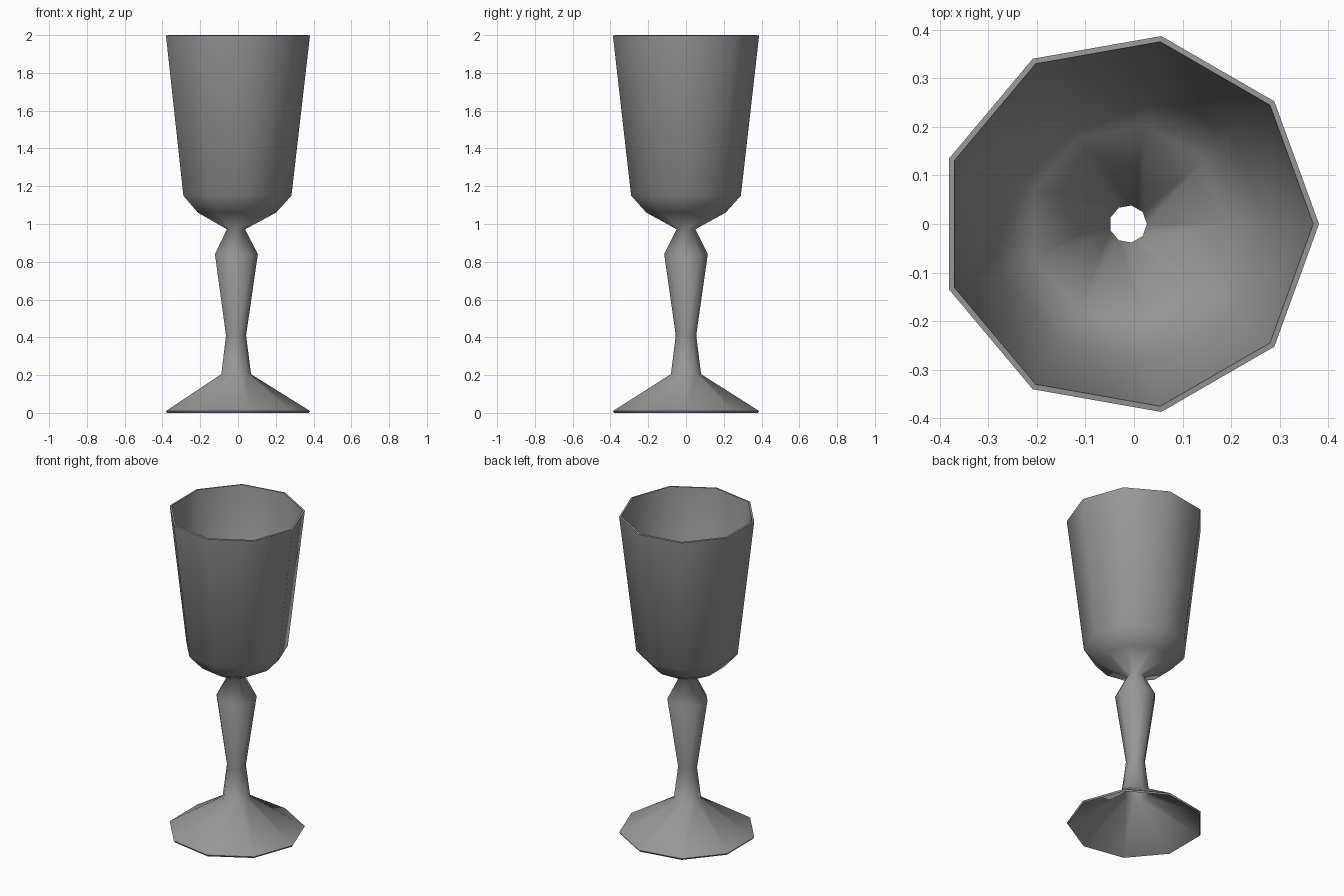
import bpy, bmesh
from math import cos, sin, tau, radians

cube = bpy.data.objects.get("Cube")
if cube:
    bpy.data.objects.remove(cube, do_unlink=True)

SIDES = 9
CENTRE_X = -0.012
WALL = 0.012

# Outer profile from foot to rim: radius, height
PROFILE = [
    (0.393, 0.010),   # foot edge
    (0.081, 0.205),   # foot top
    (0.055, 0.410),   # narrow stem
    (0.117, 0.840),   # stem knob
    (0.050, 0.972),   # neck
    (0.213, 1.060),   # bowl base
    (0.295, 1.150),   # bowl shoulder
    (0.393, 1.998),   # bowl rim
]

# Plain grey material
grey = bpy.data.materials.new("grey")
grey.use_nodes = True
colour = (0.31, 0.31, 0.31, 1)
grey.diffuse_color = colour
grey.node_tree.nodes["Principled BSDF"].inputs["Base Color"].default_value = colour

# Revolve the profile into an open shell
bm = bmesh.new()
rings = [[bm.verts.new((CENTRE_X + r * cos(tau * k / SIDES), r * sin(tau * k / SIDES), z))
          for k in range(SIDES)] for r, z in PROFILE]
for low, high in zip(rings, rings[1:]):
    for k in range(SIDES):
        n = (k + 1) % SIDES
        bm.faces.new((low[k], low[n], high[n], high[k]))
for face in bm.faces:
    face.smooth = True
mesh = bpy.data.meshes.new("goblet")
bm.to_mesh(mesh)
bm.free()
goblet = bpy.data.objects.new("goblet", mesh)
bpy.context.collection.objects.link(goblet)
mesh.materials.append(grey)

# Thin hollow wall
wall = goblet.modifiers.new("wall", "SOLIDIFY")
wall.thickness = WALL
wall.offset = -1
bpy.context.view_layer.objects.active = goblet
goblet.select_set(True)
bpy.ops.object.modifier_apply(modifier=wall.name)

# Crisp edges on the foot and bowl rims only
bm = bmesh.new()
bm.from_mesh(mesh)
for edge in bm.edges:
    z = edge.verts[0].co.z
    at_end = z < 0.05 or z > 1.95
    if at_end and edge.calc_face_angle(0) > radians(70):
        edge.smooth = False
bm.to_mesh(mesh)
bm.free()
